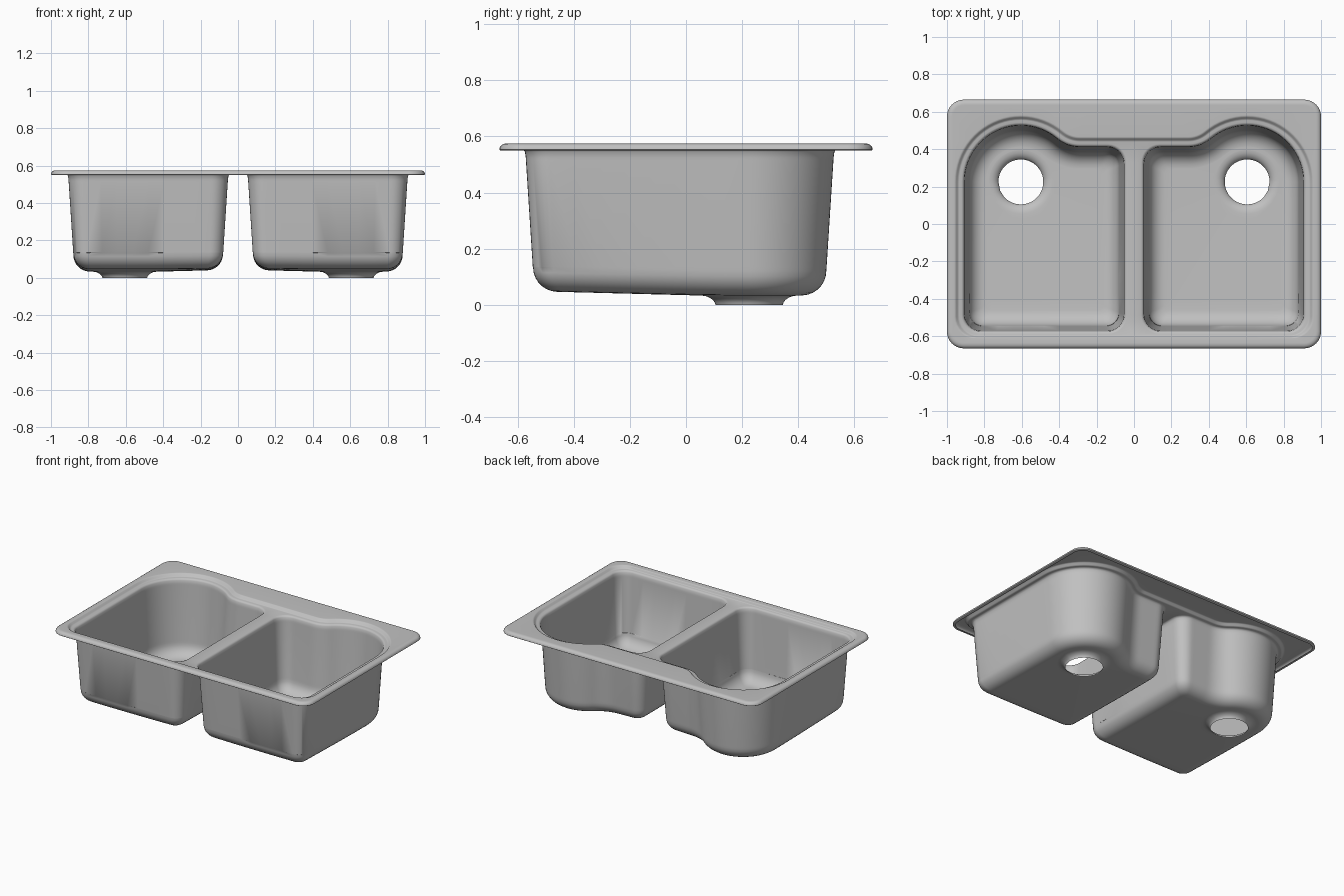
import bpy, bmesh
from math import sin, cos, radians, atan2, hypot

if "Cube" in bpy.data.objects:
    bpy.data.objects.remove(bpy.data.objects["Cube"])

CX, CY = 0.605, 0.225          # drain centre, also centre of the big back curve
R_BACK, R_DIP = 0.305, 0.186   # big back curve and the reverse curve beside it
A = 130                        # angle where the two curves meet
DX = CX + (R_BACK + R_DIP) * cos(radians(A))
DY = CY + (R_BACK + R_DIP) * sin(radians(A))


def arc(cx, cy, r, a0, a1, n):
    angs = [radians(a0 + (a1 - a0) * i / n) for i in range(n + 1)]
    return [(cx + r * cos(a), cy + r * sin(a)) for a in angs]


def chain(segs, n=8):
    """Join arcs into a closed loop, subdividing the straight runs."""
    pts = []
    for i, s in enumerate(segs):
        pts += s
        a, b = s[-1], segs[(i + 1) % len(segs)][0]
        if hypot(a[0] - b[0], a[1] - b[1]) > 1e-4:
            pts += [(a[0] + (b[0] - a[0]) * k / n, a[1] + (b[1] - a[1]) * k / n)
                    for k in range(1, n)]
    return pts


def back_curves(d):
    big = arc(CX, CY, R_BACK - d, 0, A, 26)
    dip = arc(DX, DY, R_DIP + d, A + 180, 270, 8)[1:]
    return big + dip


def bowl_outline(d):
    """Right bowl plan, inset by d."""
    r = max(0.09 - d * 0.6, 0.03)
    x0, x1 = 0.05 + d + r, 0.91 - d - r
    yf, yb = -0.575 + d + r, 0.415 - d - r
    return chain([back_curves(d), arc(x0, yb, r, 90, 180, 8),
                  arc(x0, yf, r, 180, 270, 8), arc(x1, yf, r, 270, 360, 8)])


def recess_outline(e):
    """Shallow recess around both bowls, offset outward by e."""
    right = back_curves(-e)
    left = [(-x, y) for x, y in reversed(right)]
    r, yf = 0.11, -0.585 - e * 0.5
    x = 0.91 + e - r
    return chain([right, left, arc(-x, yf + r, r, 180, 270, 8),
                  arc(x, yf + r, r, 270, 360, 8)])


def rim_outline(d):
    r = 0.09 - d
    x, y = 0.91, 0.575
    return chain([arc(x, y, r, 0, 90, 8), arc(-x, y, r, 90, 180, 8),
                  arc(-x, -y, r, 180, 270, 8), arc(x, -y, r, 270, 360, 8)])


bm = bmesh.new()


def ring(pts, z):
    return [bm.verts.new((p[0], p[1], z if len(p) == 2 else p[2])) for p in pts]


def loft(rings):
    for a, b in zip(rings, rings[1:]):
        n = len(a)
        for i in range(n):
            j = (i + 1) % n
            bm.faces.new((a[i], a[j], b[j], b[i]))


def fill(loops):
    edges = []
    for l in loops:
        for i, v in enumerate(l):
            w = l[(i + 1) % len(l)]
            edges.append(bm.edges.get((v, w)) or bm.edges.new((v, w)))
    bmesh.ops.triangle_fill(bm, edges=edges, use_beauty=True, normal=(0, 0, 1))


def floor_z(x, y):
    return 0.033 + 0.026 * max(0, hypot(x - CX, y - CY) - 0.17)


def make_bowl(side):
    levels = []
    # lip and tapered wall
    for d, z in [(-.012, .556), (-.004, .553), (.001, .545), (.004, .525), (.0045, .515), (.029, .135)]:
        levels.append([(x, y, z) for x, y in bowl_outline(d)])
    # rounded lower edge
    for k in range(8):
        t = radians(90 * k / 7)
        d = 0.03 + 0.085 * (1 - cos(t))
        levels.append([(x, y, floor_z(x, y) + 0.085 * (1 - sin(t))) for x, y in bowl_outline(d)])
    # floor running to the drain
    edge = bowl_outline(0.115)
    angs = [atan2(y - CY, x - CX) for x, y in edge]
    for t in (.1, .5, .95, 1):
        lvl = []
        for (x, y), a in zip(edge, angs):
            px = x + (CX + .17 * cos(a) - x) * t
            py = y + (CY + .17 * sin(a) - y) * t
            lvl.append((px, py, floor_z(px, py)))
        levels.append(lvl)
    # flared drain neck, open at the bottom
    for r, z in [(.155, .031), (.142, .026), (.130, .018), (.123, .009), (.12, 0)]:
        levels.append([(CX + r * cos(a), CY + r * sin(a), z) for a in angs])
    rings = [ring([(side * x, y, z) for x, y, z in lvl], 0) for lvl in levels]
    loft(rings)
    return rings[0]


# rolled outer rim
rim = [ring(rim_outline(d), z) for d, z in
       [(.018, .55), (.004, .55), (0, .553), (.001, .56), (.006, .568),
        (.014, .573), (.024, .575), (.03, .575)]]
loft(rim)
# step down into the recess
step = [ring(recess_outline(e), z) for e, z in
        [(.052, .575), (.047, .5745), (.041, .571), (.034, .561), (.028, .557), (.024, .556)]]
loft(step)
fill([rim[-1], step[0]])
# two bowls, joined by the flat recess floor and divider
fill([step[-1], make_bowl(1), make_bowl(-1)])

bmesh.ops.recalc_face_normals(bm, faces=bm.faces)
bm.normal_update()
if sum(f.normal.z * f.calc_area() for f in bm.faces) < 0:
    bmesh.ops.reverse_faces(bm, faces=bm.faces)

mesh = bpy.data.meshes.new("double_bowl_sink")
bm.to_mesh(mesh)
bm.free()
mat = bpy.data.materials.new("light grey")
mat.diffuse_color = (0.53, 0.53, 0.53, 1)
mat.use_nodes = True
mat.node_tree.nodes["Principled BSDF"].inputs["Base Color"].default_value = mat.diffuse_color
mesh.materials.append(mat)
sink = bpy.data.objects.new("double_bowl_sink", mesh)
bpy.context.collection.objects.link(sink)
bpy.context.view_layer.objects.active = sink
sink.select_set(True)
bpy.ops.object.shade_smooth_by_angle(angle=radians(40))
